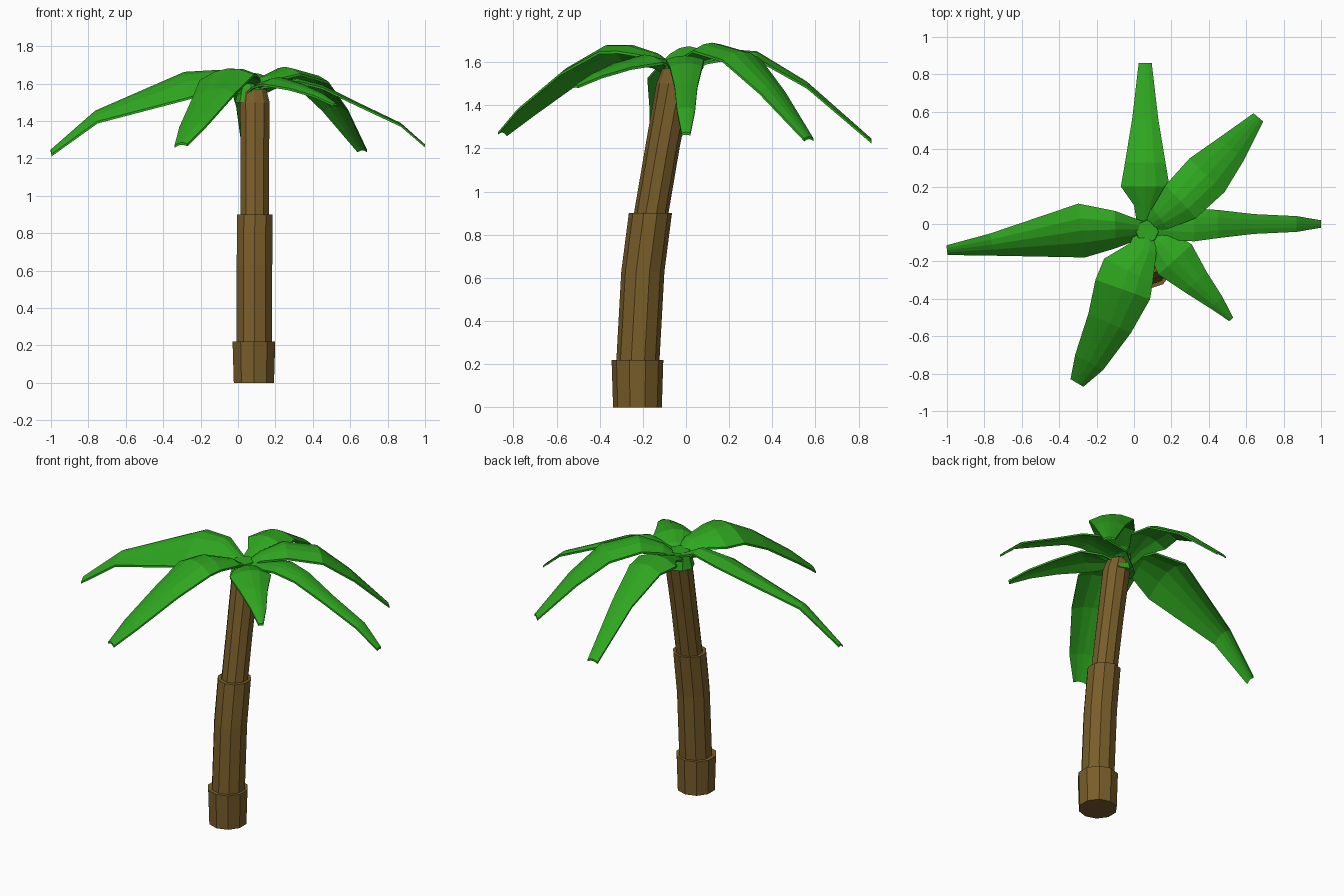
import bpy, bmesh, math
from mathutils import Vector

if "Cube" in bpy.data.objects:
    bpy.data.objects.remove(bpy.data.objects["Cube"])


def material(name, color):
    m = bpy.data.materials.new(name)
    m.diffuse_color = (*color, 1)
    m.use_nodes = True
    m.node_tree.nodes["Principled BSDF"].inputs["Base Color"].default_value = m.diffuse_color
    return m


GREEN = material("leaf_green", (0.028, 0.38, 0.014))
BROWN = material("bark_brown", (0.19, 0.11, 0.023))


def finish(name, bm, mat):
    bmesh.ops.recalc_face_normals(bm, faces=bm.faces)
    me = bpy.data.meshes.new(name)
    bm.to_mesh(me)
    bm.free()
    me.materials.append(mat)
    ob = bpy.data.objects.new(name, me)
    bpy.context.collection.objects.link(ob)
    return ob


def trunk(name, rings, sides=10):
    """Capped tube through horizontal rings (x, y, z, radius)."""
    bm = bmesh.new()
    loops = []
    for x, y, z, r in rings:
        loops.append([bm.verts.new((x + r * math.cos(math.tau * (i + .5) / sides),
                                    y + r * math.sin(math.tau * (i + .5) / sides), z))
                      for i in range(sides)])
    for a, b in zip(loops, loops[1:]):
        for i in range(sides):
            j = (i + 1) % sides
            bm.faces.new((a[i], a[j], b[j], b[i]))
    bm.faces.new(loops[0])
    bm.faces.new(loops[-1])
    finish(name, bm, BROWN)


def frond(name, stations, tilt=0.0, drop=0.3, thick=0.012):
    """Arched leaf blade along stations (x, y, crest z, half width)."""
    bm = bmesh.new()
    rows = []
    n = len(stations)
    for k, (x, y, z, w) in enumerate(stations):
        p, q = stations[max(k - 1, 0)], stations[min(k + 1, n - 1)]
        t = Vector((q[0] - p[0], q[1] - p[1], 0)).normalized()
        left = Vector((-t.y, t.x, 0))
        row = []
        for s in (-1, -0.45, 0, 0.45, 1):
            v = Vector((x, y, z)) + left * (w * s)
            v.z += tilt * w * s - drop * w * s * s
            row.append(v)
        rows.append(row)
    # top and underside sheets joined around the rim
    top = [[bm.verts.new(v) for v in r] for r in rows]
    low = [[bm.verts.new(v - Vector((0, 0, thick))) for v in r] for r in rows]
    for k in range(n - 1):
        for i in range(4):
            for g in (top, low):
                bm.faces.new((g[k][i], g[k][i + 1], g[k + 1][i + 1], g[k + 1][i]))
        for i in (0, 4):
            bm.faces.new((top[k][i], top[k + 1][i], low[k + 1][i], low[k][i]))
    for k in (0, n - 1):
        for i in range(4):
            bm.faces.new((top[k][i], top[k][i + 1], low[k][i + 1], low[k][i]))
    finish(name, bm, GREEN)


# Trunk: three stepped, leaning sections
trunk("trunk_base", [(.085, -.225, 0, .113), (.085, -.225, .22, .12)])
trunk("trunk_middle", [(.088, -.225, .18, .1), (.088, -.2, .63, .1), (.09, -.165, .9, .1)])
trunk("trunk_top", [(.09, -.168, .86, .08), (.09, -.11, 1.2, .08),
                    (.09, -.055, 1.5, .083), (.085, -.04, 1.57, .07)])

# Six drooping fronds
frond("frond_back", [(.06, -.02, 1.57, .04), (.06, .1, 1.62, .06), (.06, .2, 1.66, .13),
                     (.06, .33, 1.65, .108), (.06, .56, 1.51, .07), (.06, .86, 1.245, .035)])
frond("frond_back_right", [(.06, -.02, 1.57, .04), (.14, .03, 1.64, .07), (.25, .12, 1.69, .12),
                           (.39, .26, 1.65, .13), (.52, .4, 1.49, .09), (.665, .57, 1.255, .034)])
frond("frond_right", [(.05, -.01, 1.54, .05), (.13, 0, 1.6, .08), (.32, -.005, 1.63, .088),
                      (.45, 0, 1.595, .075), (.64, 0, 1.5, .053), (.87, 0, 1.39, .042),
                      (1, 0, 1.275, .02)], drop=.2)
frond("frond_left", [(.06, -.03, 1.58, .04), (-.1, -.03, 1.665, .1), (-.28, -.035, 1.65, .145),
                     (-.76, -.11, 1.45, .06), (-1, -.14, 1.245, .026)], tilt=-.4, drop=.45)
frond("frond_front", [(.06, -.03, 1.57, .05), (.05, -.13, 1.64, .075), (-.03, -.25, 1.68, .145),
                      (-.06, -.35, 1.68, .155), (-.13, -.53, 1.575, .125),
                      (-.24, -.74, 1.4, .085), (-.305, -.85, 1.285, .04)], tilt=.1)
frond("frond_front_right", [(.06, -.02, 1.55, .05), (.14, -.1, 1.61, .085), (.22, -.19, 1.635, .12),
                            (.33, -.31, 1.6, .08), (.44, -.42, 1.55, .045), (.52, -.51, 1.495, .014)])

# Crown core hiding where the fronds meet
bm = bmesh.new()
bmesh.ops.create_cone(bm, cap_ends=True, segments=8, radius1=.085, radius2=.06, depth=.1)
bmesh.ops.translate(bm, vec=(.07, -.04, 1.55), verts=bm.verts)
finish("crown_core", bm, GREEN)
